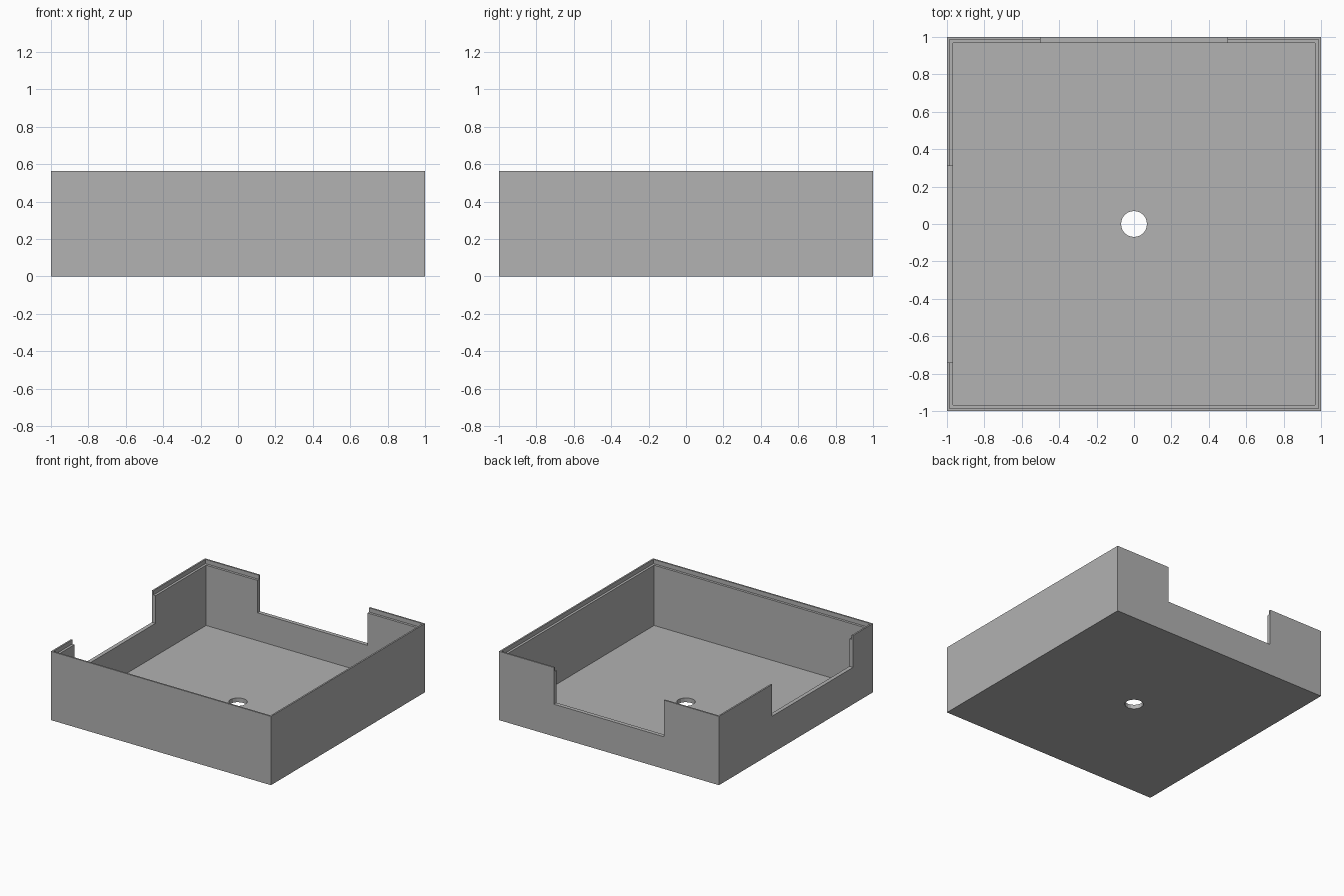
import bpy

HEIGHT, WALL, FLOOR = 0.565, 0.033, 0.035   # outer height, wall and floor thickness
LIP, LIP_DEPTH = 0.013, 0.035               # thin rim around the top edge
HOLE_RADIUS = 0.07

old = bpy.data.objects.get("Cube")
if old:
    bpy.data.objects.remove(old, do_unlink=True)

grey = bpy.data.materials.new("light grey")
grey.use_nodes = True
colour = (0.445, 0.445, 0.445, 1)
grey.diffuse_color = colour
grey.node_tree.nodes["Principled BSDF"].inputs["Base Color"].default_value = colour


def block(name, low, high):
    """Box between two opposite corners."""
    centre = [(a + b) / 2 for a, b in zip(low, high)]
    bpy.ops.mesh.primitive_cube_add(size=1, location=centre)
    obj = bpy.context.object
    obj.name = name
    obj.scale = [b - a for a, b in zip(low, high)]
    bpy.ops.object.transform_apply(location=True, rotation=False, scale=True)
    return obj


def cut(target, cutter):
    """Subtract the cutter from the target, then discard the cutter."""
    cutter.hide_render = True
    mod = target.modifiers.new(cutter.name, "BOOLEAN")
    mod.operation = "DIFFERENCE"
    mod.solver = "EXACT"
    mod.object = cutter
    bpy.context.view_layer.objects.active = target
    bpy.ops.object.modifier_apply(modifier=mod.name)
    bpy.data.objects.remove(cutter, do_unlink=True)


# Outer body of the open box
box = block("open_box", (-1, -1, 0), (1, 1, HEIGHT))
box.data.materials.append(grey)

# Interior, and the wider recess that leaves the stepped rim
inner, rim = 1 - WALL, 1 - LIP
cut(box, block("interior", (-inner, -inner, FLOOR), (inner, inner, 1)))
cut(box, block("rim_step", (-rim, -rim, HEIGHT - LIP_DEPTH), (rim, rim, 1)))

# Notches in the back wall and in the -x wall
cut(box, block("back_notch", (-0.5, 0.9, 0.264), (0.5, 1.1, 1)))
cut(box, block("side_notch", (-1.1, -0.74, 0.303), (-0.9, 0.31, 1)))

# Round hole through the floor
bpy.ops.mesh.primitive_cylinder_add(vertices=16, radius=HOLE_RADIUS, depth=0.4)
hole = bpy.context.object
hole.name = "floor_hole"
cut(box, hole)
